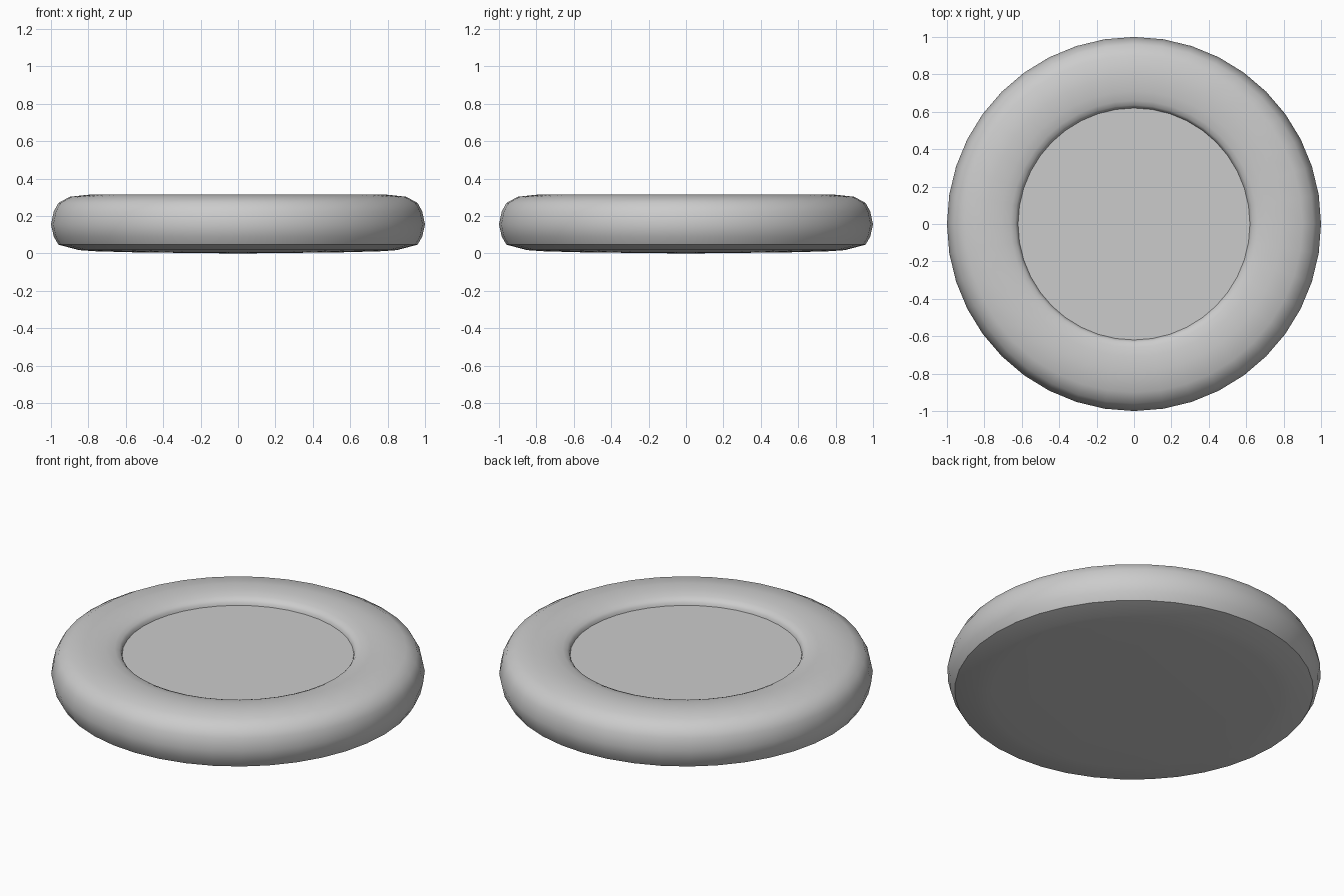
import bpy, bmesh, math

if "Cube" in bpy.data.objects:
    bpy.data.objects.remove(bpy.data.objects["Cube"])

SIDES = 40

# Half profile (radius, height) from bottom centre, round the rim, to the recessed floor
profile = [(0, 0), (0.55, 0.006), (0.77, 0.012), (0.85, 0.018), (0.96, 0.047),
           (0.985, 0.09), (1.0, 0.155), (0.985, 0.225), (0.96, 0.27), (0.90, 0.303),
           (0.79, 0.315), (0.71, 0.311), (0.66, 0.301), (0.635, 0.29), (0.624, 0.277),
           (0.62, 0.262), (0, 0.262)]


def lathe(name, points):
    bm = bmesh.new()
    verts = [bm.verts.new((r, 0, z)) for r, z in points]
    edges = [bm.edges.new(pair) for pair in zip(verts, verts[1:])]
    bmesh.ops.spin(bm, geom=verts + edges, cent=(0, 0, 0), axis=(0, 0, 1),
                   angle=math.tau, steps=SIDES, use_duplicate=False)
    bmesh.ops.remove_doubles(bm, verts=bm.verts[:], dist=0.0005)
    bmesh.ops.recalc_face_normals(bm, faces=bm.faces[:])
    mesh = bpy.data.meshes.new(name)
    bm.to_mesh(mesh)
    bm.free()
    obj = bpy.data.objects.new(name, mesh)
    bpy.context.collection.objects.link(obj)
    return obj


# Rounded disc with a shallow recess in the top
disc = lathe("recessed_disc", profile)
bpy.context.view_layer.objects.active = disc
disc.select_set(True)
bpy.ops.object.shade_smooth_by_angle(angle=math.radians(45))
